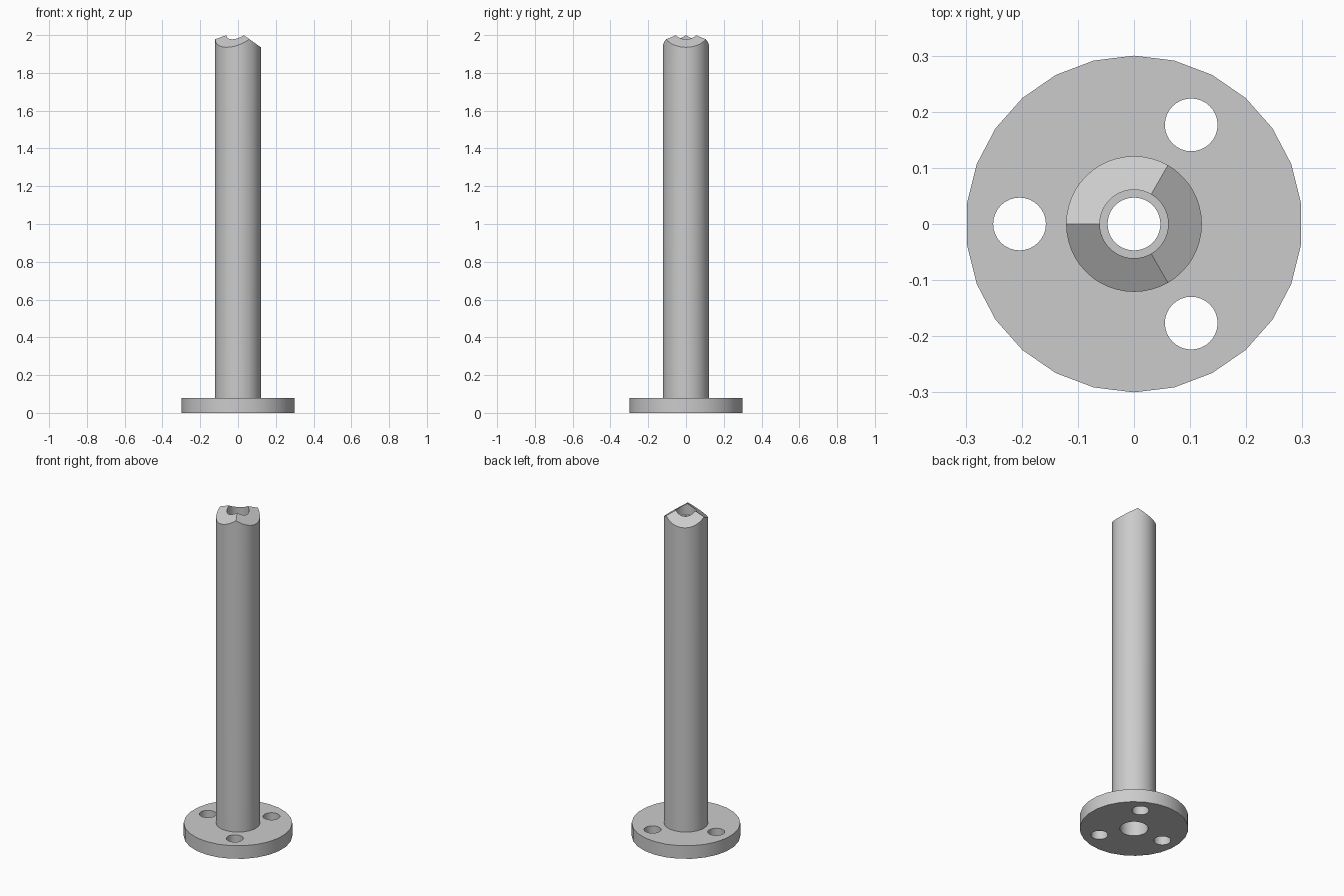
import bpy
import bmesh
from math import cos, sin, radians
from mathutils import Matrix, Vector

default = bpy.data.objects.get("Cube")
if default:
    bpy.data.objects.remove(default, do_unlink=True)

# Main sizes
FLANGE_R, FLANGE_H = 0.30, 0.08
POST_R, TIP_Z = 0.121, 2.021
SLOPE = 0.707
BOLT_CIRCLE, BOLT_R = 0.204, 0.047

grey = bpy.data.materials.new("plain grey")
grey.use_nodes = True
colour = (0.6, 0.6, 0.6, 1)
grey.diffuse_color = colour
grey.node_tree.nodes["Principled BSDF"].inputs["Base Color"].default_value = colour


def cylinder(name, radius, z0, z1, sides=48, x=0, y=0, roof=False):
    """Upright cylinder, optionally topped by three sloping cuts."""
    bm = bmesh.new()
    # A vertex of every ring lies on +y, so turn rings to a seam on -x
    place = Matrix.Translation((x, y, (z0 + z1) / 2))
    turn = Matrix.Rotation(radians(90), 4, 'Z')
    bmesh.ops.create_cone(bm, cap_ends=True, segments=sides, radius1=radius,
                          radius2=radius, depth=z1 - z0, matrix=place @ turn)
    if roof:
        for angle in (0, 120, 240):
            a = radians(angle)
            normal = Vector((SLOPE * cos(a), SLOPE * sin(a), 1)).normalized()
            cut = bmesh.ops.bisect_plane(
                bm, geom=bm.verts[:] + bm.edges[:] + bm.faces[:], dist=1e-6,
                plane_co=(0, 0, TIP_Z), plane_no=normal, clear_outer=True)
            rim = [e for e in bm.edges if e.is_boundary]
            bmesh.ops.holes_fill(bm, edges=rim, sides=0)
        bmesh.ops.recalc_face_normals(bm, faces=bm.faces[:])
    mesh = bpy.data.meshes.new(name)
    bm.to_mesh(mesh)
    bm.free()
    mesh.materials.append(grey)
    obj = bpy.data.objects.new(name, mesh)
    bpy.context.collection.objects.link(obj)
    return obj


def combine(target, tool, operation):
    """Apply a boolean and remove the tool."""
    tool.hide_render = True
    mod = target.modifiers.new("combine", 'BOOLEAN')
    mod.operation = operation
    mod.solver = 'EXACT'
    mod.object = tool
    bpy.context.view_layer.objects.active = target
    bpy.ops.object.modifier_apply(modifier=mod.name)
    bpy.data.objects.remove(tool, do_unlink=True)


# Round flange and post with three-sided tip, merged into one body
body = cylinder("flanged_post", POST_R, 0.02, 2.2, roof=True)
flange = cylinder("flange", FLANGE_R, 0, FLANGE_H, sides=26)
flange.data.transform(Matrix.Rotation(radians(90), 4, 'Z'))
combine(body, flange, 'UNION')

# Stepped bore: wide from below, narrow neck, seat in the tip
for radius, z0, z1 in ((0.078, -0.1, 1.8), (0.047, 1.7, 2.2), (0.061, 1.93, 2.2)):
    combine(body, cylinder("bore", radius, z0, z1), 'DIFFERENCE')

# Three bolt holes
for angle in (60, 180, 300):
    a = radians(angle)
    combine(body, cylinder("bolt_hole", BOLT_R, -0.1, 0.2, sides=32,
                           x=BOLT_CIRCLE * cos(a), y=BOLT_CIRCLE * sin(a)), 'DIFFERENCE')

# Smooth round walls, sharp rims
bpy.ops.object.select_all(action='DESELECT')
body.select_set(True)
bpy.context.view_layer.objects.active = body
bpy.ops.object.shade_smooth_by_angle(angle=radians(30))
